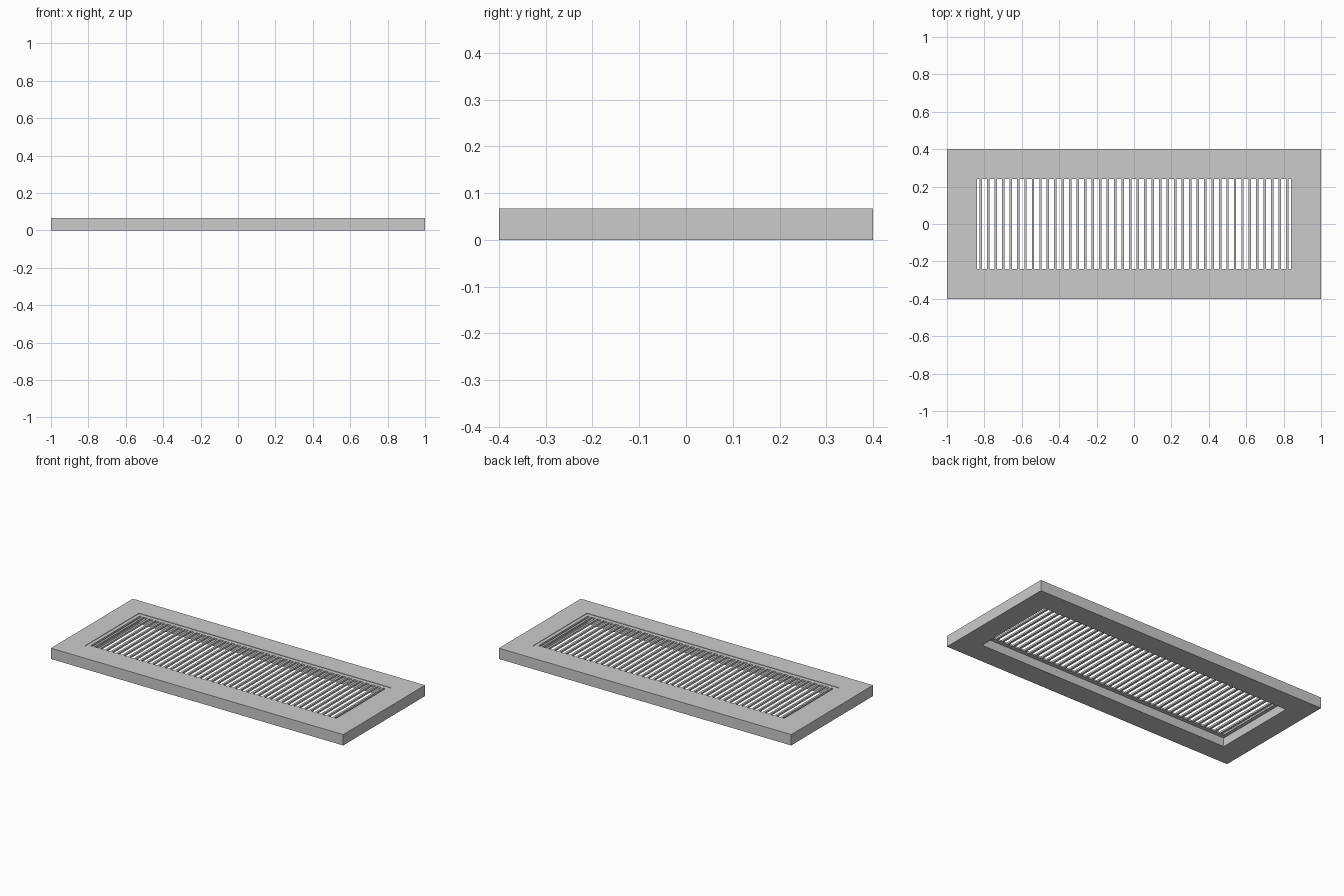
import bpy, bmesh

if "Cube" in bpy.data.objects:
    bpy.data.objects.remove(bpy.data.objects["Cube"])

def ring(name, ox, oy, ix, iy, z0, z1):
    """Rectangular frame: outer/inner half sizes, bottom and top heights."""
    bm = bmesh.new()
    def loop(x, y, z):
        return [bm.verts.new((sx * x, sy * y, z))
                for sx, sy in ((-1, -1), (1, -1), (1, 1), (-1, 1))]
    loops = [loop(ox, oy, z0), loop(ox, oy, z1), loop(ix, iy, z1), loop(ix, iy, z0)]
    for a, b in zip(loops, loops[1:] + loops[:1]):
        for i in range(4):
            j = (i + 1) % 4
            bm.faces.new((a[i], a[j], b[j], b[i]))
    bmesh.ops.recalc_face_normals(bm, faces=bm.faces)
    return finish(name, bm)

def finish(name, bm):
    me = bpy.data.meshes.new(name)
    bm.to_mesh(me)
    bm.free()
    ob = bpy.data.objects.new(name, me)
    bpy.context.collection.objects.link(ob)
    return ob

# Wide outer frame and the thin rim holding the slats near the top
ring("outer_frame", 1.0, 0.4, 0.862, 0.264, 0.0, 0.067)
ring("grille_rim", 0.862, 0.264, 0.84, 0.24, 0.053, 0.064)

# Row of narrow slats across the opening
bm = bmesh.new()
bmesh.ops.create_cube(bm, size=1)
bmesh.ops.scale(bm, vec=(0.013, 0.48, 0.011), verts=bm.verts)
slats = finish("slats", bm)
slats.location = (-0.82, 0, 0.0585)
arr = slats.modifiers.new("row", 'ARRAY')
arr.count = 42
arr.use_relative_offset = False
arr.use_constant_offset = True
arr.constant_offset_displace = (0.04, 0, 0)
